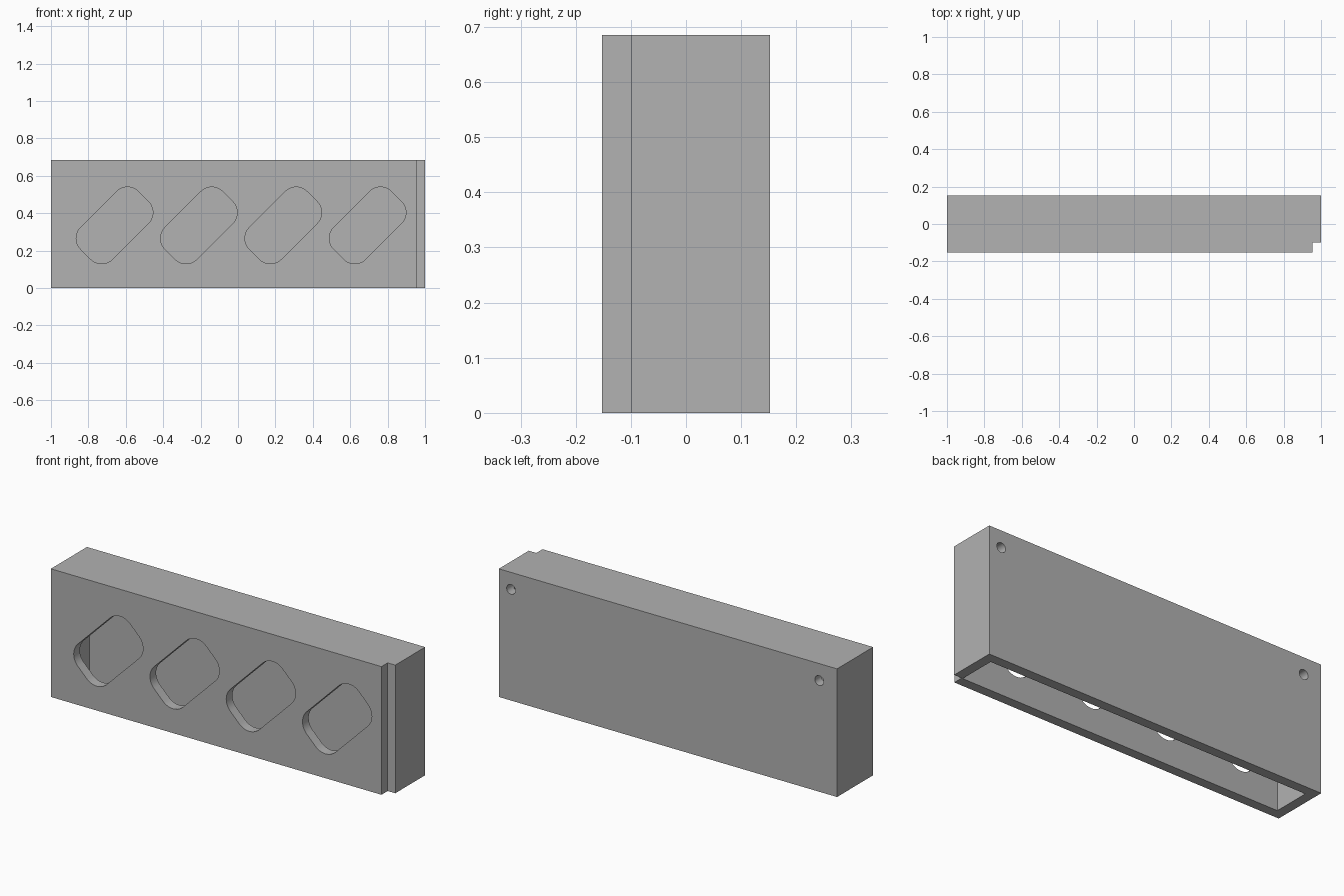
import bpy, bmesh, math
from mathutils import Vector, Matrix

cube = bpy.data.objects.get("Cube")
if cube:
    bpy.data.objects.remove(cube, do_unlink=True)

# Overall sizes
HALF_X, HALF_Y, HEIGHT = 1.0, 0.1525, 0.685
WALL = 0.052

grey = bpy.data.materials.new("plain grey")
grey.use_nodes = True
colour = (0.445, 0.445, 0.445, 1)
grey.diffuse_color = colour
grey.node_tree.nodes["Principled BSDF"].inputs["Base Color"].default_value = colour


def prism(name, outline, depth, matrix=Matrix()):
    """Extrude a flat outline upwards by depth, then place it."""
    bm = bmesh.new()
    face = bm.faces.new([bm.verts.new((x, y, 0)) for x, y in outline])
    moved = bmesh.ops.extrude_face_region(bm, geom=[face])["geom"]
    bmesh.ops.translate(bm, vec=(0, 0, depth),
                        verts=[g for g in moved if isinstance(g, bmesh.types.BMVert)])
    bmesh.ops.recalc_face_normals(bm, faces=bm.faces)
    bm.transform(matrix)
    mesh = bpy.data.meshes.new(name)
    bm.to_mesh(mesh)
    bm.free()
    mesh.materials.append(grey)
    obj = bpy.data.objects.new(name, mesh)
    bpy.context.collection.objects.link(obj)
    return obj


def rectangle(x0, x1, y0, y1):
    return [(x0, y0), (x1, y0), (x1, y1), (x0, y1)]


def rounded_rectangle(length, width, radius, steps=10):
    points = []
    for corner, (sx, sy) in enumerate([(1, 1), (-1, 1), (-1, -1), (1, -1)]):
        for i in range(steps + 1):
            a = (corner + i / steps) * math.pi / 2
            points.append((sx * (length / 2 - radius) + radius * math.cos(a),
                           sy * (width / 2 - radius) + radius * math.sin(a)))
    return points


def facing_front(x, y, z, turn=0):
    """Stand a prism up so that it extrudes towards the front."""
    return (Matrix.Translation((x, y, z)) @ Matrix.Rotation(math.pi / 2, 4, "X")
            @ Matrix.Rotation(turn, 4, "Z"))


# Outer block with the full-height step in its front corner
step_x, step_y = 0.955, -0.1
housing = prism("housing", [(-HALF_X, -HALF_Y), (step_x, -HALF_Y), (step_x, step_y),
                            (HALF_X, step_y), (HALF_X, HALF_Y), (-HALF_X, HALF_Y)], HEIGHT)

# Hollow, open underneath
cutters = [prism("cavity_cutter",
                 rectangle(-HALF_X + WALL, HALF_X - WALL, -HALF_Y + WALL, HALF_Y - WALL),
                 HEIGHT - WALL + 0.1, Matrix.Translation((0, 0, -0.1)))]

# Four slanted slots through the front wall
for i in range(4):
    cutters.append(prism("slot_cutter", rounded_rectangle(0.436, 0.241, 0.083), 0.2,
                         facing_front(-0.66 + 0.451 * i, -0.05, 0.335, math.pi / 4)))

# Two round mounting holes through the back wall
circle = [(0.026 * math.cos(math.tau * i / 32), 0.026 * math.sin(math.tau * i / 32))
          for i in range(32)]
for x in (-0.895, 0.928):
    cutters.append(prism("hole_cutter", circle, 0.15, facing_front(x, 0.2, 0.594)))

bpy.context.view_layer.objects.active = housing
for cutter in cutters:
    cutter.hide_render = True
    mod = housing.modifiers.new(cutter.name, "BOOLEAN")
    mod.operation, mod.solver, mod.object = "DIFFERENCE", "EXACT", cutter
    with bpy.context.temp_override(object=housing, active_object=housing):
        bpy.ops.object.modifier_apply(modifier=mod.name)
for cutter in cutters:
    bpy.data.objects.remove(cutter, do_unlink=True)

# Smooth only the rounded slot and hole walls
bpy.ops.object.select_all(action="DESELECT")
housing.select_set(True)
bpy.ops.object.shade_smooth_by_angle(angle=math.radians(30))
